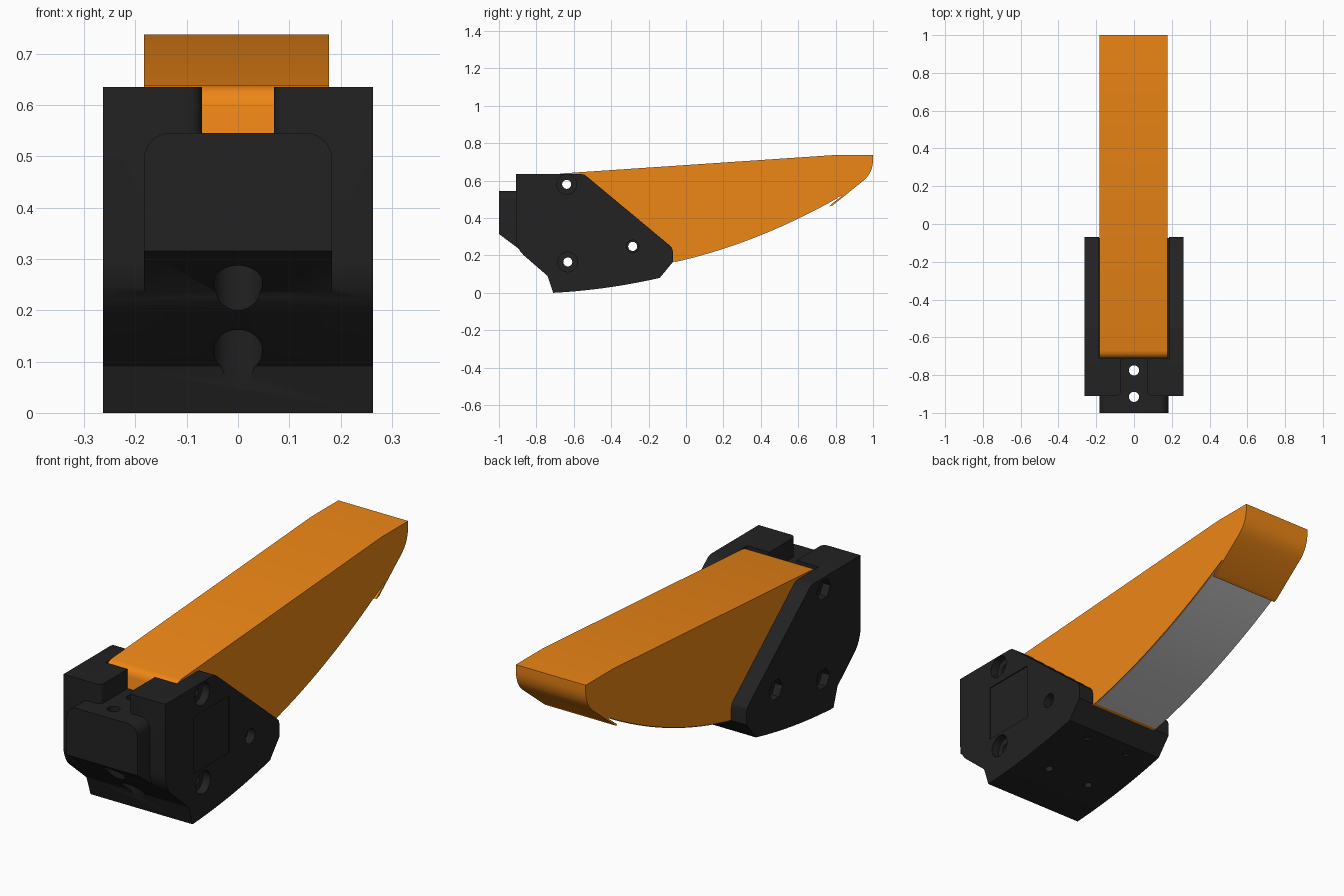
import bpy, bmesh
from math import sin, cos, pi

if "Cube" in bpy.data.objects:
    bpy.data.objects.remove(bpy.data.objects["Cube"])


def prism(name, pts, axis, lo, hi):
    """Extrude a profile: (y, z) points along x, or (x, y) points along z."""
    place = (lambda u, v, w: (w, u, v)) if axis == 'x' else (lambda u, v, w: (u, v, w))
    bm = bmesh.new()
    a = [bm.verts.new(place(u, v, lo)) for u, v in pts]
    b = [bm.verts.new(place(u, v, hi)) for u, v in pts]
    bm.faces.new(a)
    bm.faces.new(b[::-1])
    n = len(pts)
    for i in range(n):
        bm.faces.new((a[i], b[i], b[(i + 1) % n], a[(i + 1) % n]))
    bmesh.ops.recalc_face_normals(bm, faces=bm.faces)
    me = bpy.data.meshes.new(name)
    bm.to_mesh(me)
    bm.free()
    ob = bpy.data.objects.new(name, me)
    bpy.context.collection.objects.link(ob)
    return ob


def ring(u, v, r, n=32):
    return [(u + r * cos(2 * pi * i / n), v + r * sin(2 * pi * i / n)) for i in range(n)]


def combine(targets, tool, op='DIFFERENCE'):
    """Apply a boolean to each target, then delete the tool."""
    for ob in targets:
        m = ob.modifiers.new('bool', 'BOOLEAN')
        m.operation, m.object, m.solver = op, tool, 'EXACT'
        bpy.context.view_layer.objects.active = ob
        bpy.ops.object.modifier_apply(modifier=m.name)
    bpy.data.objects.remove(tool)


def finish(ob, color=None):
    bpy.ops.object.select_all(action='DESELECT')
    ob.select_set(True)
    bpy.context.view_layer.objects.active = ob
    bpy.ops.object.shade_smooth_by_angle(angle=0.5)
    ob.data.materials.clear()
    if color:
        mat = bpy.data.materials.new(ob.name + '_color')
        mat.diffuse_color = color
        mat.use_nodes = True
        mat.node_tree.nodes["Principled BSDF"].inputs["Base Color"].default_value = mat.diffuse_color
        ob.data.materials.append(mat)


def belly(y):
    """Height of the curved underside of the finger."""
    return 0.1812 + 0.2458 * y + 0.1966 * y * y


def span(a, b, n):
    return [a + (b - a) * i / n for i in range(n + 1)]


# Bracket body: side profile with curved underside
under = [(-0.71 + 0.57 * u, 0.03 * u + 0.05 * u * u) for u in span(0, 1, 14)]
bracket = prism('bracket', under + [
    (-0.07, 0.165), (-0.07, 0.22), (-0.075, 0.24), (-0.09, 0.256),
    (-0.53, 0.622), (-0.545, 0.632), (-0.56, 0.635), (-0.91, 0.635),
    (-0.91, 0.30), (-0.907, 0.272), (-0.898, 0.244), (-0.885, 0.22),
    (-0.868, 0.201), (-0.74, 0.09)], 'x', -0.263, 0.263)

# Slot between the cheeks for the finger
floor = [(y, belly(y) - 0.004) for y in span(-0.713, 0.0, 16)]
combine([bracket], prism('slot', floor + [(0.0, 0.8), (-0.713, 0.8)], 'x', -0.184, 0.184))

# Notch at the top with rounded mouth
side = [(0.07, -0.69)] + [(0.095 - 0.025 * cos(t), -0.885 - 0.025 * sin(t))
                          for t in span(0, pi / 2, 6)] + [(0.095, -0.95)]
combine([bracket], prism('notch', side + [(-x, y) for x, y in side[::-1]], 'z', 0.545, 0.75))

# Front tab with rounded top corners
tab = prism('tab', [(-1, 0.315), (-1, 0.545), (-0.86, 0.545), (-0.86, 0.21)], 'x', -0.183, 0.183)
bm = bmesh.new()
bm.from_mesh(tab.data)
tops = [e for e in bm.edges if all(v.co.z > 0.54 for v in e.verts)
        and abs(e.verts[0].co.x - e.verts[1].co.x) < 0.01]
bmesh.ops.bevel(bm, geom=tops, offset=0.05, segments=8, profile=0.5, affect='EDGES')
bm.to_mesh(tab.data)
bm.free()
combine([bracket], tab, 'UNION')

# Finger: wedge with a rounded tip and a thin lip over the end of the pad
belly_pts = [(y, belly(y)) for y in span(-0.71, 0.82, 36)]
finger = prism('finger', belly_pts + [
    (0.835, 0.519), (0.775, 0.472), (0.767, 0.462), (0.785, 0.468), (0.93, 0.585),
    (0.952, 0.602), (0.975, 0.627), (0.988, 0.65), (0.996, 0.675), (1.0, 0.70),
    (1.0, 0.737), (0.8, 0.737), (-0.67, 0.638), (-0.69, 0.632),
    (-0.703, 0.62), (-0.71, 0.60)], 'x', -0.183, 0.177)

# Grey grip pad along the finger underside
pad_y = span(-0.06, 0.81, 30)
pad = prism('grip_pad', [(y, belly(y) - 0.003) for y in pad_y]
            + [(y, belly(y) + 0.003) for y in pad_y[::-1]], 'x', -0.179, 0.173)

# Cross bolts: through hole, round seat on the right, hex seat on the left
for y, z, seat in [(-0.638, 0.58, 0.053), (-0.632, 0.165, 0.053), (-0.285, 0.248, 0.034)]:
    combine([bracket, finger], prism('bore', ring(y, z, 0.024), 'x', -0.4, 0.4))
    combine([bracket], prism('round_seat', ring(y, z, seat), 'x', 0.225, 0.4))
    combine([bracket], prism('hex_seat', ring(y, z, 0.05, 6), 'x', -0.4, -0.225))

# Vertical mounting holes with wide seats from below
for y in (-0.775, -0.915):
    combine([bracket], prism('bore', ring(0, y, 0.027), 'z', -0.2, 0.8))
    combine([bracket], prism('seat', ring(0, y, 0.048), 'z', -0.2, 0.40))

# Four small screw holes in the underside
for x in (-0.115, 0.115):
    for y in (-0.46, -0.19):
        combine([bracket], prism('screw_hole', ring(x, y, 0.018, 20), 'z', -0.1, 0.075))

# Shallow rectangular panel on the right cheek
combine([bracket], prism('panel', [(-0.70, 0.23), (-0.44, 0.23), (-0.44, 0.497), (-0.70, 0.497)],
                         'x', 0.258, 0.4))

finish(bracket, (0.016, 0.016, 0.016, 1))
finish(finger, (0.85, 0.24, 0.008, 1))
finish(pad)
